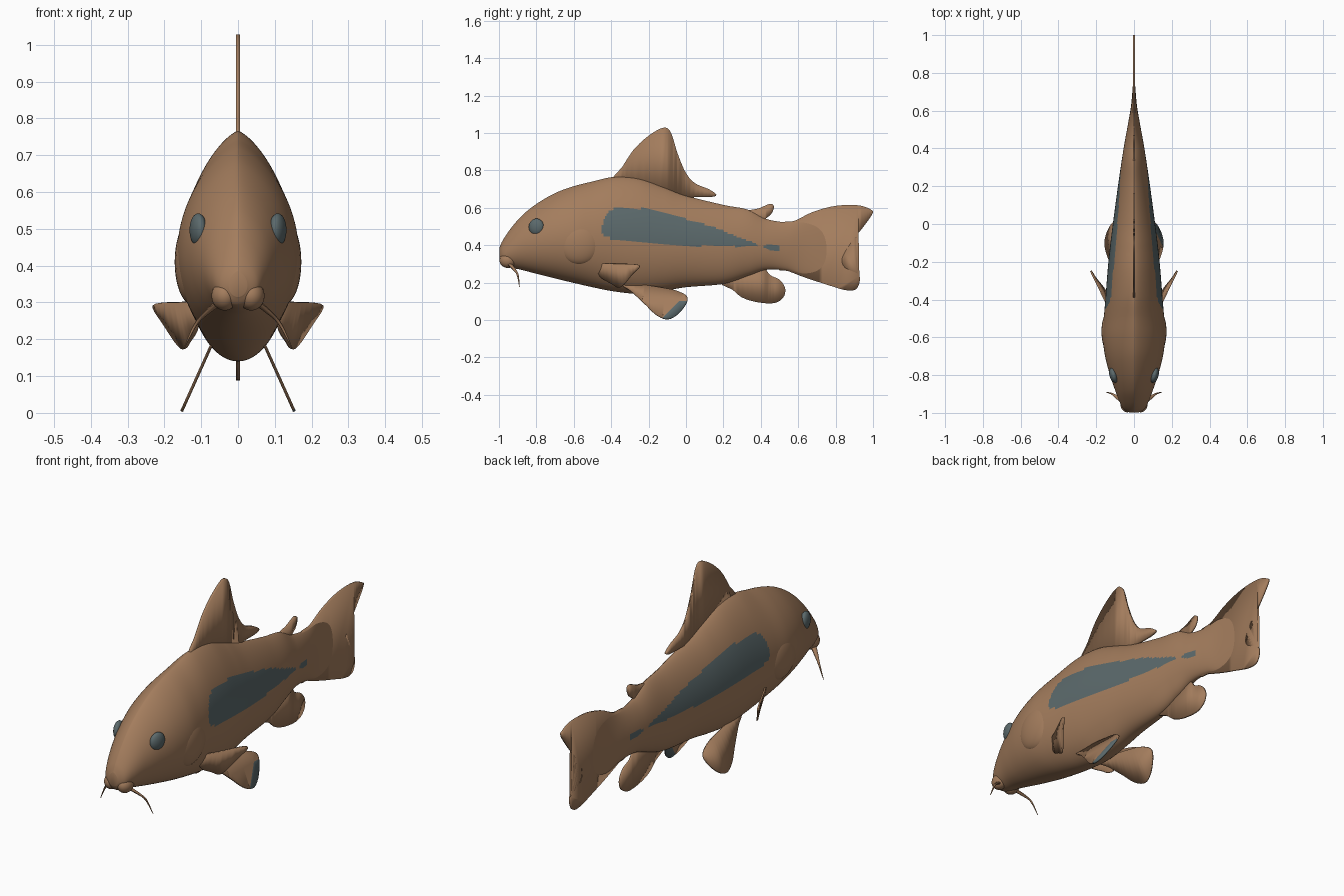
import bpy, bmesh, math
from mathutils import Vector, Matrix
from mathutils.geometry import interpolate_bezier

if "Cube" in bpy.data.objects:
    bpy.data.objects.remove(bpy.data.objects["Cube"])


def material(name, rgb):
    m = bpy.data.materials.new(name)
    m.diffuse_color = (*rgb, 1)
    m.use_nodes = True
    m.node_tree.nodes["Principled BSDF"].inputs["Base Color"].default_value = m.diffuse_color
    return m


BROWN = material("warm_brown", (0.37, 0.205, 0.11))
SLATE = material("slate_grey", (0.105, 0.142, 0.148))


def smooth(points, n, closed):
    """Smooth path through points, n samples per span."""
    p = [Vector(q) for q in points]
    c, out = len(p), []
    for i in range(c if closed else c - 1):
        a, b = p[i], p[(i + 1) % c]
        before = p[i - 1] if closed or i else a
        after = p[(i + 2) % c] if closed or i + 2 < c else b
        for k in range(n):
            t = k / n
            out.append(0.5 * (2 * a + (b - before) * t
                              + (2 * before - 5 * a + 4 * b - after) * t * t
                              + (3 * a - before - 3 * b + after) * t ** 3))
    if not closed:
        out.append(p[-1])
    return out


def inside(y, z, poly):
    hit = False
    for a, b in zip(poly, poly[1:] + poly[:1]):
        if (a[1] > z) != (b[1] > z) and y < a[0] + (z - a[1]) * (b[0] - a[0]) / (b[1] - a[1]):
            hit = not hit
    return hit


def finish(name, bm, mats, thickness=0):
    bmesh.ops.recalc_face_normals(bm, faces=bm.faces[:])
    me = bpy.data.meshes.new(name)
    bm.to_mesh(me)
    bm.free()
    ob = bpy.data.objects.new(name, me)
    bpy.context.collection.objects.link(ob)
    for m in mats:
        me.materials.append(m)
    if thickness:
        mod = ob.modifiers.new("thickness", 'SOLIDIFY')
        mod.thickness, mod.offset = thickness, 0
    bpy.ops.object.select_all(action='DESELECT')
    ob.select_set(True)
    bpy.context.view_layer.objects.active = ob
    bpy.ops.object.shade_smooth_by_angle(angle=math.radians(50))
    return ob


def fin(name, outline, thickness=0.01, dark_tip=False):
    bm = bmesh.new()
    bm.faces.new([bm.verts.new(v) for v in smooth(outline, 5, True)])
    bmesh.ops.triangulate(bm, faces=bm.faces[:])
    if dark_tip:
        for co, no in (((0, 0, 0.135), (0, 1, -1)), ((0, 0, 0.1), (0, 0, 1))):
            bmesh.ops.bisect_plane(bm, geom=bm.verts[:] + bm.edges[:] + bm.faces[:],
                                   plane_co=co, plane_no=no)
        for f in bm.faces:
            c = f.calc_center_median()
            f.material_index = int(c.y - c.z > -0.135 and c.z < 0.1)
    return finish(name, bm, [BROWN, SLATE], thickness)


def flat_fin(name, outline, thickness=0.01):
    return fin(name, [(0, y, z) for y, z in outline], thickness)


def ellipsoid(name, loc, radii, mat, rot_z=0):
    bm = bmesh.new()
    bmesh.ops.create_uvsphere(bm, u_segments=32, v_segments=20, radius=1)
    bmesh.ops.transform(bm, verts=bm.verts[:], matrix=Matrix.Translation(loc)
                        @ Matrix.Rotation(rot_z, 4, 'Z') @ Matrix.Diagonal((*radii, 1)))
    return finish(name, bm, [mat])


# body: lofted rings, (y, bottom, top, half width)
stations = [
    (-0.998, 0.315, 0.385, 0.025), (-0.98, 0.292, 0.425, 0.055), (-0.94, 0.28, 0.485, 0.077),
    (-0.88, 0.268, 0.555, 0.1), (-0.8, 0.247, 0.62, 0.127), (-0.7, 0.222, 0.678, 0.153),
    (-0.6, 0.198, 0.715, 0.165), (-0.5, 0.175, 0.74, 0.16), (-0.38, 0.152, 0.765, 0.15),
    (-0.25, 0.14, 0.755, 0.14), (-0.12, 0.155, 0.71, 0.127), (0, 0.175, 0.665, 0.112),
    (0.2, 0.193, 0.615, 0.085), (0.33, 0.235, 0.59, 0.066), (0.43, 0.268, 0.54, 0.05),
    (0.54, 0.265, 0.523, 0.03), (0.64, 0.24, 0.54, 0.014), (0.78, 0.24, 0.54, 0.003)]
# painted side patches, (y, z)
patches = [
    [v[:] for v in smooth([(-0.443, 0.45, 0), (-0.44, 0.53, 0), (-0.4, 0.59, 0), (-0.28, 0.6, 0),
                           (-0.12, 0.575, 0), (0.0, 0.54, 0), (0.15, 0.495, 0), (0.3, 0.435, 0),
                           (0.37, 0.41, 0), (0.35, 0.393, 0), (0.1, 0.395, 0), (-0.1, 0.4, 0),
                           (-0.3, 0.425, 0)], 5, True)],
    [(0.415, 0.4), (0.45, 0.405), (0.5, 0.4), (0.5, 0.37), (0.46, 0.37), (0.42, 0.385)]]
SEG = 128
bm = bmesh.new()
rings = []
for y, lo, hi, w in (v for v in smooth([Vector(s) for s in stations], 14, False)):
    mid = lo + 0.45 * (hi - lo)
    ring = []
    for k in range(SEG):
        a = 2 * math.pi * k / SEG
        s, c = math.sin(a), math.cos(a)
        x = w * math.copysign(abs(s) ** (1.45 if c > 0 else 1.0), s)
        ring.append(bm.verts.new((x, y, mid + c * ((hi - mid) if c > 0 else (mid - lo)))))
    rings.append(ring)
for r0, r1 in zip(rings, rings[1:]):
    for k in range(SEG):
        j = (k + 1) % SEG
        f = bm.faces.new((r0[k], r0[j], r1[j], r1[k]))
        c = f.calc_center_median()
        f.material_index = int(any(inside(c.y, c.z, p) for p in patches))
bm.faces.new(rings[0])
bm.faces.new(rings[-1])
finish("body", bm, [BROWN, SLATE])

# fins on the centre line
flat_fin("dorsal_fin", [(-0.39, 0.75), (-0.34, 0.82), (-0.28, 0.91), (-0.2, 0.985), (-0.12, 1.028),
                        (-0.08, 1.0), (-0.045, 0.89), (0, 0.785), (0.05, 0.73), (0.12, 0.70),
                        (0.162, 0.67), (0.13, 0.657), (0.02, 0.655), (-0.1, 0.64), (-0.3, 0.7)], 0.012)
flat_fin("rear_back_fin", [(0.33, 0.58), (0.39, 0.597), (0.45, 0.621), (0.47, 0.605),
                           (0.455, 0.565), (0.42, 0.535), (0.42, 0.5), (0.35, 0.53)])
flat_fin("tail_fin", [(0.48, 0.5), (0.58, 0.53), (0.68, 0.578), (0.8, 0.61), (0.92, 0.613),
                      (0.985, 0.592), (0.998, 0.57), (0.95, 0.5), (0.88, 0.41), (0.835, 0.33),
                      (0.85, 0.28), (0.91, 0.255), (0.93, 0.22), (0.91, 0.165), (0.85, 0.16),
                      (0.75, 0.19), (0.65, 0.222), (0.55, 0.26), (0.48, 0.29)])
flat_fin("anal_fin", [(0.18, 0.205), (0.25, 0.16), (0.3, 0.12), (0.38, 0.095), (0.47, 0.09),
                      (0.52, 0.12), (0.53, 0.17), (0.5, 0.215), (0.45, 0.24), (0.4, 0.29), (0.28, 0.27)])

# paired parts
pelvic = [(-0.34, 0.19), (-0.22, 0.185), (-0.13, 0.172), (-0.05, 0.155), (0.005, 0.125), (0, 0.085),
          (-0.045, 0.03), (-0.1, 0.004), (-0.16, 0.028), (-0.22, 0.085), (-0.29, 0.15)]
pectoral = [(0.12, -0.47, 0.295), (0.17, -0.37, 0.3), (0.228, -0.25, 0.292), (0.2, -0.29, 0.24),
            (0.153, -0.35, 0.175), (0.13, -0.4, 0.195), (0.11, -0.46, 0.235)]
for side, s in (("right", 1), ("left", -1)):
    fin(side + "_pelvic_fin", [(s * (0.155 - 0.45 * z), y, z) for y, z in pelvic], 0.008, s > 0)
    fin(side + "_pectoral_fin", [(s * x, y, z) for x, y, z in pectoral], 0.008)
    ellipsoid(side + "_eye", (s * 0.108, -0.8, 0.497), (0.022, 0.042, 0.045), SLATE, -s * 0.25)
    ellipsoid(side + "_gill_cover", (s * 0.125, -0.57, 0.41), (0.047, 0.12, 0.115), BROWN)
    ellipsoid(side + "_lip", (s * 0.036, -0.952, 0.318), (0.036, 0.045, 0.04), BROWN)
    # barbel: tapered tube
    path = smooth([(s * 0.05, -0.945, 0.3), (s * 0.085, -0.92, 0.272),
                   (s * 0.115, -0.9, 0.24), (s * 0.147, -0.89, 0.175)], 6, False)
    bm = bmesh.new()
    loops = []
    for i, p in enumerate(path):
        r = 0.014 * (1 - i / (len(path) - 1)) ** 1.2 + 0.0015
        loops.append([bm.verts.new(p + Vector((r * math.cos(k * math.pi / 4),
                                               r * math.sin(k * math.pi / 4), 0))) for k in range(8)])
    for a, b in zip(loops, loops[1:]):
        for k in range(8):
            bm.faces.new((a[k], a[k - 1], b[k - 1], b[k]))
    bm.faces.new(loops[-1])
    finish(side + "_barbel", bm, [BROWN])
